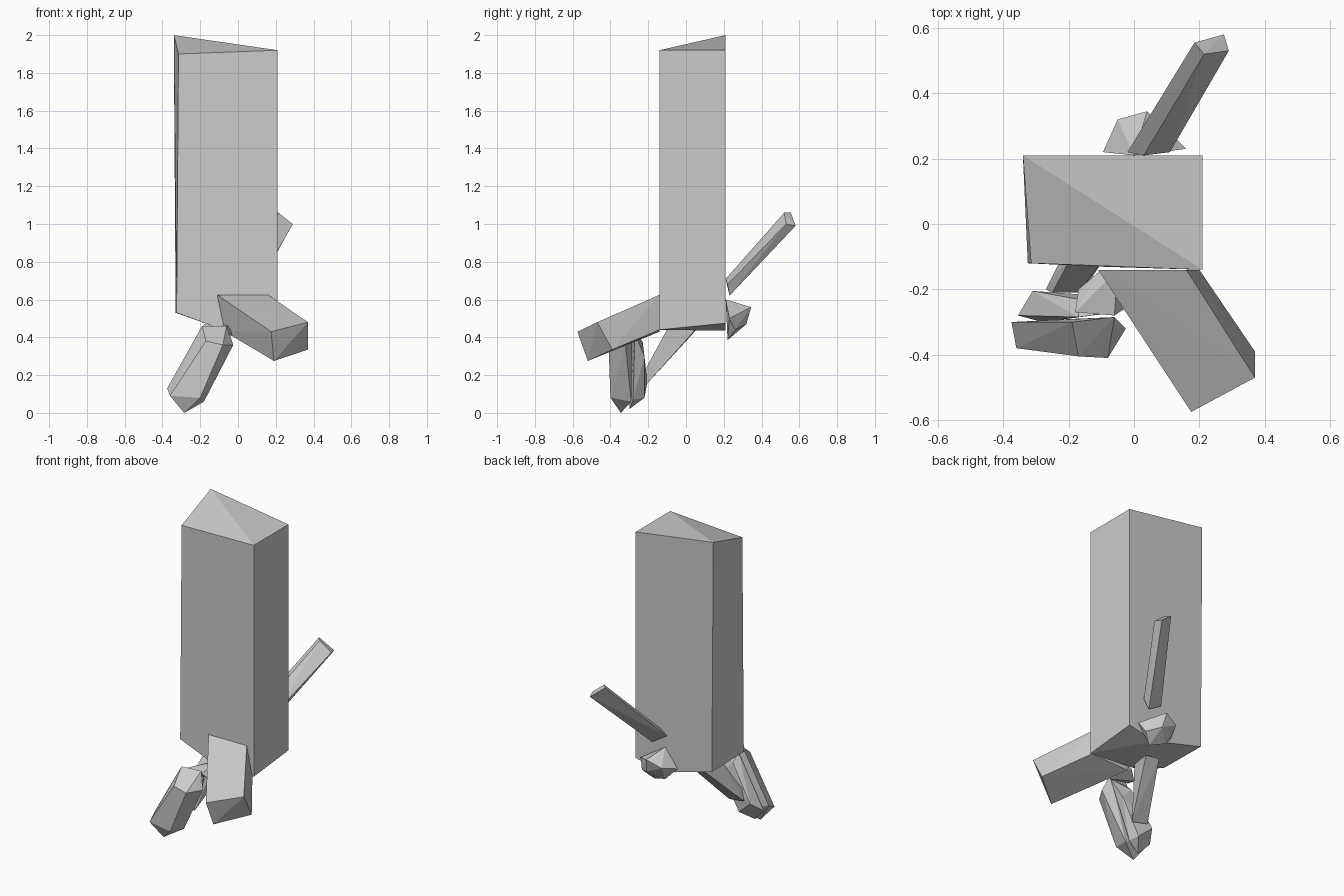
import bpy
import bmesh

# Remove the default cube only
cube = bpy.data.objects.get("Cube")
if cube:
    bpy.data.objects.remove(cube, do_unlink=True)


def make_material(name, colour):
    material = bpy.data.materials.new(name)
    material.use_nodes = True
    material.diffuse_color = colour
    shader = material.node_tree.nodes["Principled BSDF"]
    shader.inputs["Base Color"].default_value = colour
    shader.inputs["Roughness"].default_value = 0.8
    return material


grey = make_material("plain grey", (0.6, 0.6, 0.6, 1))


def faceted_block(name, start, end):
    """Flat-faced convex block spanning two end outlines."""
    bm = bmesh.new()
    for point in start + end:
        bm.verts.new(point)
    hull = bmesh.ops.convex_hull(bm, input=list(bm.verts))
    unused = [item for item in hull["geom_interior"] + hull["geom_unused"]
              if isinstance(item, bmesh.types.BMVert)]
    if unused:
        bmesh.ops.delete(bm, geom=list(set(unused)), context="VERTS")
    bmesh.ops.recalc_face_normals(bm, faces=list(bm.faces))
    mesh = bpy.data.meshes.new(name)
    bm.to_mesh(mesh)
    bm.free()
    mesh.materials.append(grey)
    block = bpy.data.objects.new(name, mesh)
    bpy.context.scene.collection.objects.link(block)
    return block


# Tall body with a slanted top and a shallow faceted underside
faceted_block(
    "body",
    start=[(-.325, -.12, .53), (-.33, .21, .53), (.21, .21, .475),
           (.21, -.14, .44), (-.12, -.13, .455), (.02, .21, .435)],
    end=[(-.315, -.12, 1.9), (-.34, .21, 2), (.21, .21, 1.92),
         (.21, -.14, 1.92)])

# Broad limb reaching forward
faceted_block(
    "front_limb",
    start=[(-.11, -.14, .625), (.16, -.14, .625), (.2, -.14, .44),
           (-.07, -.14, .43)],
    end=[(.175, -.575, .43), (.37, -.47, .48), (.37, -.39, .335),
         (.19, -.52, .275)])

# Slim bar rising from the back
faceted_block(
    "back_bar",
    start=[(-.02, .22, .68), (.03, .21, .71), (.11, .22, .68),
           (.08, .23, .62)],
    end=[(.185, .555, 1.06), (.215, .52, 1.06), (.29, .53, 1),
         (.275, .58, .99)])

# Short stub low on the back
faceted_block(
    "back_stub",
    start=[(-.095, .22, .49), (0, .21, .6), (.16, .23, .5),
           (.07, .22, .385)],
    end=[(-.05, .32, .52), (.04, .345, .56), (.055, .32, .47),
         (.13, .26, .44), (-.03, .25, .42)])

# Foot, split into a front and a rear half
faceted_block(
    "foot_front",
    start=[(-.19, -.3, .46), (-.06, -.285, .46), (-.08, -.41, .36),
           (-.17, -.405, .38), (-.025, -.32, .36)],
    end=[(-.375, -.3, .13), (-.36, -.38, .09), (-.285, -.345, 0),
         (-.2, -.4, .08), (-.18, -.29, .06)])
faceted_block(
    "foot_rear",
    start=[(-.17, -.285, .43), (-.17, -.23, .38), (-.05, -.27, .42),
           (-.1, -.22, .3)],
    end=[(-.355, -.28, .1), (-.31, -.205, .16), (-.28, -.3, .02),
         (-.22, -.22, .08), (-.2, -.28, .07)])

# Strut from the underside down to the foot
faceted_block(
    "leg_strut",
    start=[(-.14, .06, .445), (-.05, .05, .44), (-.08, -.09, .46),
           (-.18, -.08, .47)],
    end=[(-.27, -.2, .17), (-.16, -.21, .15), (-.17, -.21, .24),
         (-.25, -.21, .24)])

# Small wedge joining the foot to the body
faceted_block(
    "ankle_wedge",
    start=[(-.05, -.14, .47), (-.1, -.14, .45), (-.17, -.2, .42)],
    end=[(-.03, -.26, .41), (-.06, -.28, .44), (-.18, -.27, .44)])
